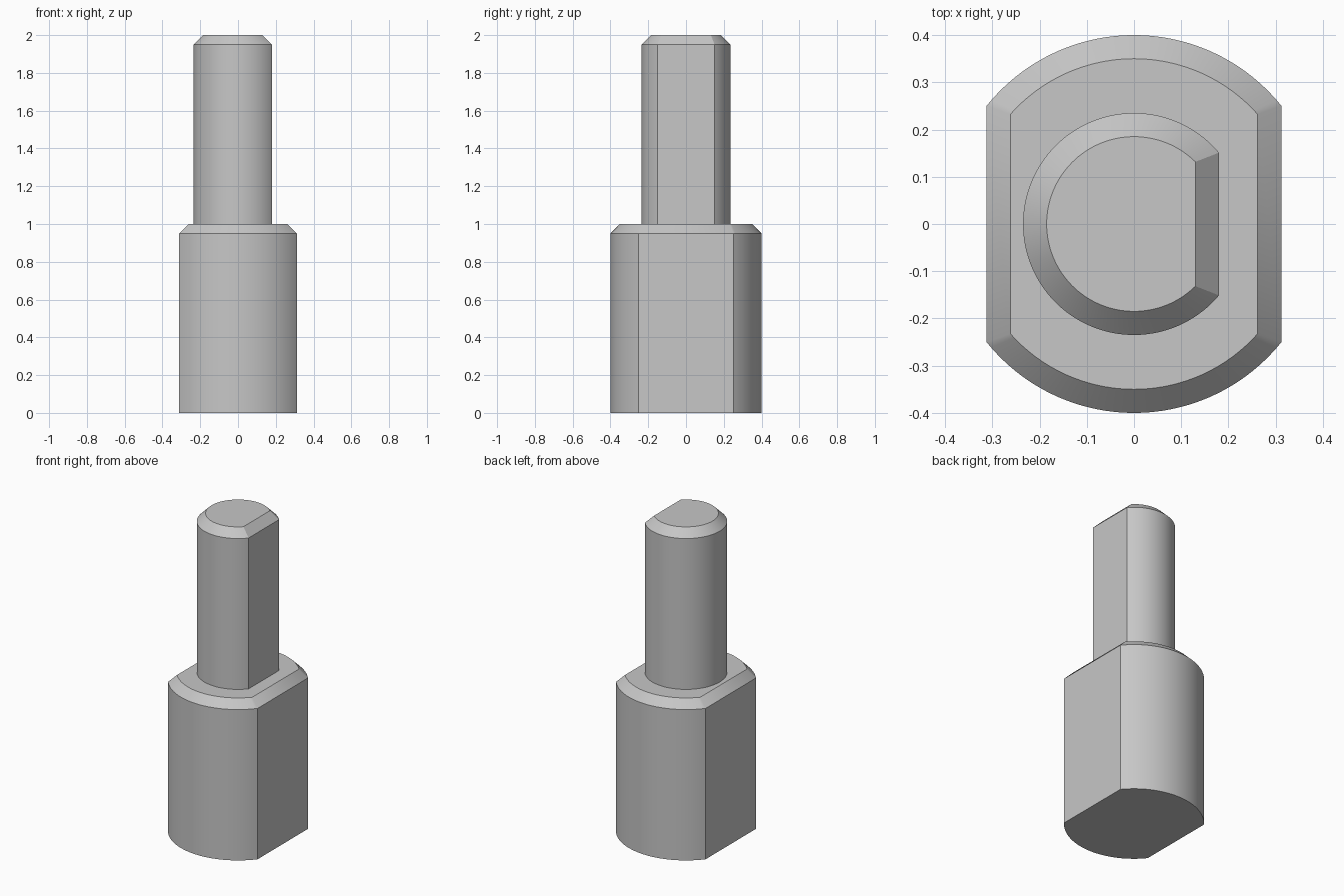
import bpy, bmesh
from math import acos, cos, sin, pi, radians

cube = bpy.data.objects.get("Cube")
if cube:
    bpy.data.objects.remove(cube, do_unlink=True)

# Single grey material
grey = bpy.data.materials.new("plain grey")
grey.use_nodes = True
colour = (0.57, 0.57, 0.57, 1)
grey.diffuse_color = colour
grey.node_tree.nodes["Principled BSDF"].inputs["Base Color"].default_value = colour


def arc(radius, start, end, steps):
    """Points on a circular arc, both ends included."""
    angles = [start + (end - start) * i / steps for i in range(steps + 1)]
    return [(radius * cos(a), radius * sin(a)) for a in angles]


def outline(radius, flat, both_sides):
    """Circle cut by a flat at +x, and optionally a matching one at -x."""
    a = acos(flat / radius)
    if both_sides:
        return arc(radius, a, pi - a, 48) + arc(radius, pi + a, 2 * pi - a, 48)
    return arc(radius, a, 2 * pi - a, 96)


def flatted_post(name, radius, flat, both_sides, bottom, top, chamfer):
    """Post with flats and a chamfered top edge."""
    bm = bmesh.new()
    levels = [(bottom, 0), (top - chamfer, 0), (top, chamfer)]
    rings = [[bm.verts.new((x, y, z))
              for x, y in outline(radius - inset, flat - inset, both_sides)]
             for z, inset in levels]
    count = len(rings[0])
    for low, high in zip(rings, rings[1:]):
        for i in range(count):
            j = (i + 1) % count
            bm.faces.new((low[i], low[j], high[j], high[i]))
    bm.faces.new(rings[0][::-1])
    bm.faces.new(rings[-1])
    mesh = bpy.data.meshes.new(name)
    bm.to_mesh(mesh)
    bm.free()
    mesh.materials.append(grey)
    obj = bpy.data.objects.new(name, mesh)
    bpy.context.collection.objects.link(obj)
    bpy.ops.object.select_all(action="DESELECT")
    obj.select_set(True)
    bpy.context.view_layer.objects.active = obj
    bpy.ops.object.shade_smooth_by_angle(angle=radians(30))
    return obj


# Wide base with two flats, slim shaft with one flat
flatted_post("base", 0.4, 0.312, True, 0, 1, 0.05)
flatted_post("shaft", 0.235, 0.18, False, 0.98, 2, 0.05)
